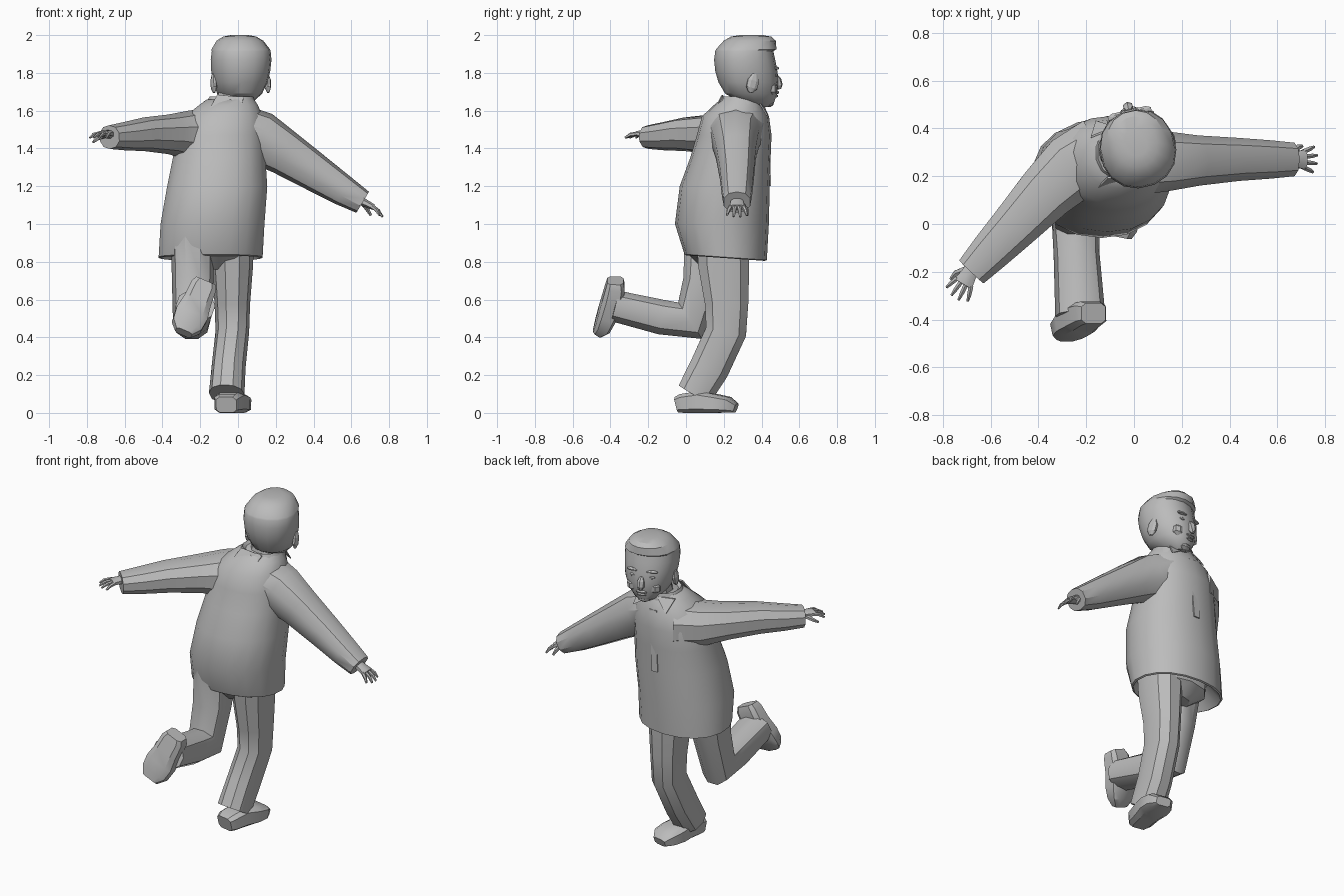
import bpy
from math import cos, sin, pi, radians
from mathutils import Vector as V, Matrix

cube = bpy.data.objects.get("Cube")
if cube:
    bpy.data.objects.remove(cube, do_unlink=True)

grey = bpy.data.materials.new("plain grey")
grey.use_nodes = True
grey.diffuse_color = (0.5, 0.5, 0.5, 1)
grey.node_tree.nodes["Principled BSDF"].inputs["Base Color"].default_value = (0.5, 0.5, 0.5, 1)

X, Y, Z = V((1, 0, 0)), V((0, 1, 0)), V((0, 0, 1))


def finish(name, verts, faces, angle=35):
    mesh = bpy.data.meshes.new(name)
    mesh.from_pydata(verts, [], faces)
    mesh.materials.append(grey)
    obj = bpy.data.objects.new(name, mesh)
    bpy.context.collection.objects.link(obj)
    bpy.ops.object.select_all(action='DESELECT')
    obj.select_set(True)
    bpy.context.view_layer.objects.active = obj
    bpy.ops.object.mode_set(mode='EDIT')
    bpy.ops.mesh.select_all(action='SELECT')
    bpy.ops.mesh.normals_make_consistent(inside=False)
    bpy.ops.object.mode_set(mode='OBJECT')
    bpy.ops.object.shade_smooth_by_angle(angle=radians(angle))
    return obj


def loft(name, rings, ref=Z, n=10, power=0.9, level=False, angle=35, caps=(True, True)):
    """Skin rings (x, y, z, side radius, ref radius) along their path."""
    pts = [V(r[:3]) for r in rings]
    verts, faces = [], []
    for i, r in enumerate(rings):
        if level:
            u, v = X, Y
        else:
            steps = [(b - a).normalized() for a, b in zip(pts[max(i - 1, 0):i + 1], pts[max(i - 1, 0) + 1:i + 2])]
            t = sum(steps, V()).normalized()
            u = t.cross(ref).normalized()
            v = u.cross(t)
        norm = cos(pi / n) ** power
        for k in range(n):
            a = 2 * pi * (k + 0.5) / n
            c, s = [abs(w) ** power * (1 if w > 0 else -1) / norm for w in (cos(a), sin(a))]
            verts.append(pts[i] + u * (c * r[3]) + v * (s * r[4]))
    for i in range(len(rings) - 1):
        for k in range(n):
            a, b = i * n + k, i * n + (k + 1) % n
            faces.append((a, b, b + n, a + n))
    if caps[0]:
        faces.append(tuple(range(n)))
    if caps[1]:
        faces.append(tuple(range(len(verts) - n, len(verts))))
    return finish(name, verts, faces, angle)


# Jacket body, with a recessed underside and a sloping hem
jacket = loft("jacket_body", [
    (-.13, .2, .9, .2, .16), (-.145, .21, .82, .265, .205), (-.145, .21, .825, .275, .215),
    (-.135, .19, 1.0, .275, .245), (-.11, .205, 1.2, .265, .235), (-.1, .235, 1.35, .245, .21),
    (-.09, .255, 1.47, .235, .195), (-.075, .262, 1.57, .205, .175),
    (-.05, .28, 1.63, .155, .13), (-.04, .29, 1.66, .125, .105)],
    n=18, power=0.92, level=True, angle=40)
for v in jacket.data.vertices:
    if v.co.z < 0.85:
        v.co.z -= 0.07 * (v.co.y - 0.2)

# Sleeves with a wide root that merges into the shoulders
loft("left_sleeve", [
    (0, .27, 1.5, .15, .13), (.12, .262, 1.455, .125, .135), (.25, .265, 1.375, .105, .115),
    (.42, .27, 1.265, .09, .095), (.56, .27, 1.175, .08, .078), (.66, .27, 1.115, .07, .062)])
loft("right_sleeve", [
    (-.14, .3, 1.47, .15, .14), (-.26, .235, 1.47, .14, .125), (-.37, .13, 1.475, .12, .1),
    (-.5, -.01, 1.475, .1, .085), (-.6, -.115, 1.465, .085, .072), (-.68, -.2, 1.46, .07, .06)])


def hand(side, wrist, direction, ref, thumb_sign):
    d = V(direction).normalized()
    w = d.cross(ref).normalized()
    p = V(wrist)

    def at(f, s, h, a, b):
        return (*(p + d * f + w * s + w.cross(d) * h), a, b)
    loft(side + "_palm", [at(-.03, 0, 0, .03, .024), at(.015, 0, 0, .034, .02),
                          at(.06, 0, 0, .042, .015)], ref, 8)
    for k, length in enumerate((.055, .07, .068, .05)):
        s = (k - 1.5) * .022
        loft(f"{side}_finger_{k + 1}", [
            at(.05, s, 0, .01, .01), at(.055 + length * .5, s * 1.35, -.006, .009, .009),
            at(.055 + length, s * 1.6, -.024, .005, .005)], ref, 6)
    s = thumb_sign
    loft(side + "_thumb", [at(0, s * .02, -.005, .014, .012), at(.035, s * .05, -.025, .011, .01),
                           at(.065, s * .055, -.045, .006, .006)], ref, 6)


hand("left", (.665, .27, 1.115), (.9, 0, -.45), Z, -1)
hand("right", (-.685, -.2, 1.475), (-.5, -.85, .05), Z, 1)

# Trouser legs: one standing, one kicked back
loft("left_trouser_leg", [
    (-.03, .195, .95, .14, .11), (-.03, .2, .78, .135, .105), (-.03, .215, .58, .115, .09),
    (-.03, .212, .43, .108, .085), (-.05, .125, .24, .105, .086), (-.06, .045, .1, .095, .09)], X)
loft("right_trouser_leg", [
    (-.24, .12, .95, .13, .11), (-.24, .085, .7, .1, .105), (-.245, .022, .488, .115, .095),
    (-.24, -.13, .507, .092, .092), (-.225, -.38, .567, .083, .1)], X)
loft("trouser_seat", [(-.13, .19, .76, .09, .09), (-.13, .19, .83, .19, .16),
                      (-.13, .19, .95, .2, .17)], level=True)


def shoe(side, heel, forward, up):
    f = V(forward).normalized()
    u = V(up)
    u = (u - f * u.dot(f)).normalized()
    # (distance from heel, half width, height)
    shape = [(0, .055, .085), (.03, .07, .1), (.12, .075, .115), (.2, .088, .1),
             (.27, .08, .085), (.315, .045, .05)]
    loft(side + "_shoe", [(*(V(heel) + f * d + u * (h / 2)), w, h / 2) for d, w, h in shape],
         u, 8, 0.5, angle=30)


shoe("left", (-.062, -.045, 0), (.2, 1, 0), Z)
shoe("right", (-.165, -.415, .71), (-.12, -.08, -.28), Y)
loft("right_ankle", [(-.225, -.33, .56, .06, .06), (-.21, -.41, .6, .05, .055)], X, 8)

# Neck and head; head rings are (height, back, front, half width)
loft("neck", [(-.03, .3, 1.58, .09, .085), (-.01, .33, 1.74, .085, .08)], level=True)
turn = Matrix.Translation((.012, .33, 0)) @ Matrix.Rotation(radians(13), 4, 'Z')
profile = [(1.62, .03, .105, .035), (1.645, -.04, .137, .075), (1.69, -.12, .15, .115),
           (1.75, -.155, .155, .14), (1.81, -.172, .15, .152), (1.87, -.178, .138, .157),
           (1.915, -.172, .128, .152), (1.925, -.168, .145, .151), (1.97, -.128, .143, .12),
           (1.992, -.09, .12, .085), (2.0, -.045, .075, .045)]
head = loft("head", [(0, (b + f) / 2, z, w, (f - b) / 2) for z, b, f, w in profile],
            n=16, power=0.93, level=True, angle=28)
head.data.transform(turn)


def feature(name, at, size, tilt=0, n=8):
    """Rounded face feature in head space."""
    o = loft(name, [(0, 0, h, r, r) for h, r in ((-1, .35), (-.5, .85), (.3, .9), (1, .4))],
             n=n, level=True)
    o.data.transform(turn @ Matrix.Translation(at) @ Matrix.Rotation(tilt, 4, 'X')
                     @ Matrix.Diagonal((*size, 1)))


feature("nose", (0, .158, 1.752), (.022, .024, .04), .3, 6)
feature("upper_lip", (0, .15, 1.697), (.036, .016, .009))
feature("lower_lip", (0, .146, 1.678), (.03, .014, .009))
feature("chin", (0, .11, 1.642), (.04, .028, .022))
for side, s in (("left", 1), ("right", -1)):
    feature(side + "_ear", (s * .147, -.01, 1.745), (.016, .034, .05), -.25)
    feature(side + "_brow", (s * .055, .135, 1.825), (.042, .018, .009))
    feature(side + "_eye", (s * .055, .132, 1.79), (.024, .016, .011))
    feature(side + "_cheek", (s * .06, .108, 1.72), (.045, .035, .04))

# Turned-down collar: an open band, a back flap and two front points
loft("collar_band", [(-.04, .285, 1.6, .15, .13), (-.035, .3, 1.675, .115, .108),
                     (-.035, .3, 1.66, .098, .09)], n=14, level=True, caps=(False, False))


def plate(name, corners, push):
    n = len(corners)
    a = [V(c) for c in corners]
    verts = a + [c + V(push) for c in a]
    faces = [tuple(range(n)), tuple(range(n, 2 * n))]
    faces += [(k, (k + 1) % n, (k + 1) % n + n, k + n) for k in range(n)]
    finish(name, verts, faces, 20)


plate("collar_back_flap", [(-.17, .13, 1.575), (.0, .115, 1.57), (.03, .195, 1.67), (-.11, .19, 1.685)],
      (0, .008, -.004))
plate("left_collar_point", [(-.06, .4, 1.655), (.06, .38, 1.65), (.07, .425, 1.575)], (0, .008, 0))
plate("right_collar_point", [(-.08, .4, 1.655), (-.18, .36, 1.65), (-.16, .425, 1.575)], (0, .008, 0))
# Front closing strip of the jacket
plate("front_placket", [(-.1, .428, 1.58), (-.05, .428, 1.58), (-.075, .443, 1.2), (-.115, .443, 1.2)],
      (0, .008, 0))
